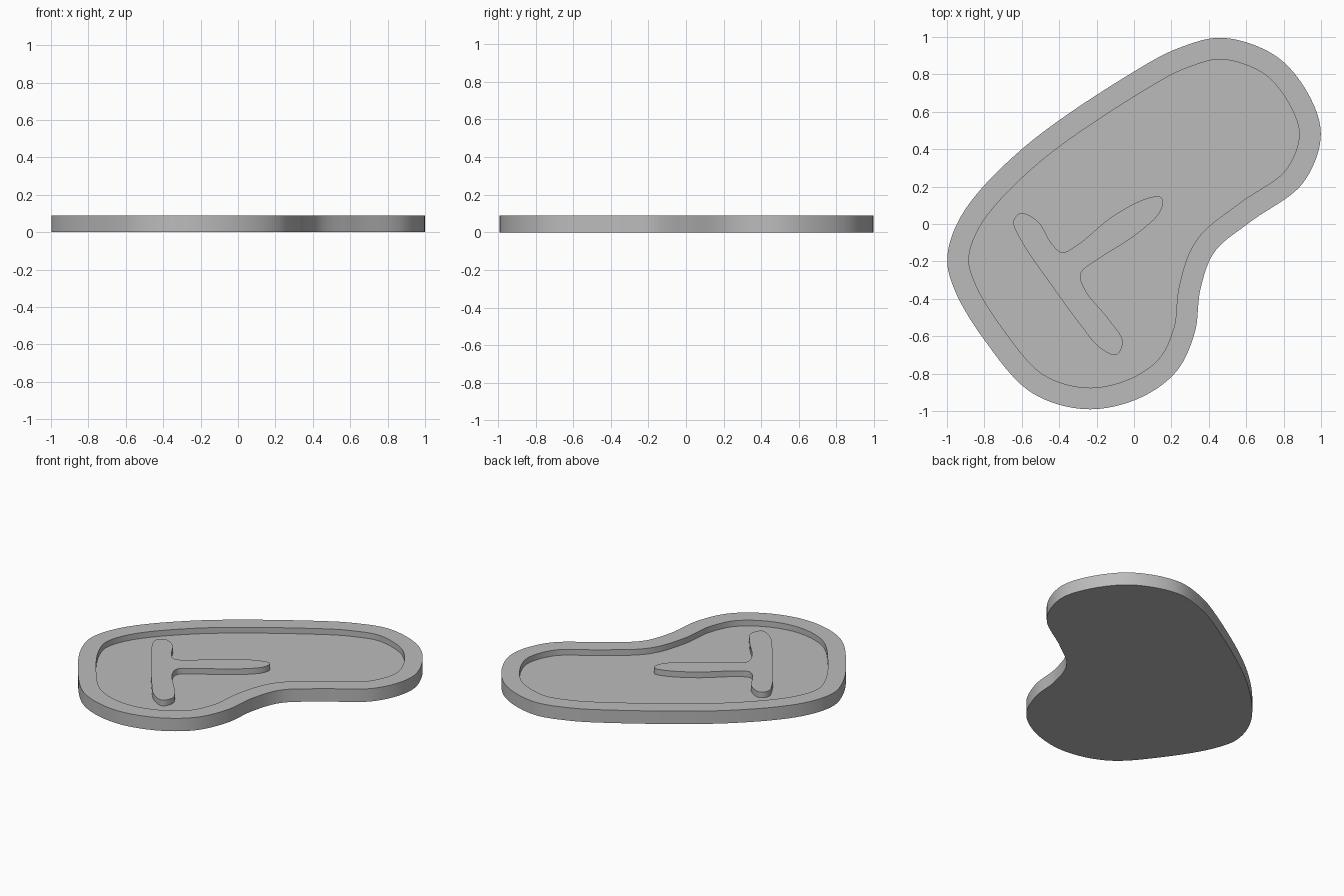
import bpy
import bmesh
from mathutils import Vector

TOP = 0.09
FLOOR = 0.05
RIM = 0.115

cube = bpy.data.objects.get("Cube")
if cube:
    bpy.data.objects.remove(cube, do_unlink=True)

grey = bpy.data.materials.new("plain grey")
grey.use_nodes = True
colour = (0.5, 0.5, 0.5, 1)
grey.diffuse_color = colour
grey.node_tree.nodes["Principled BSDF"].inputs["Base Color"].default_value = colour


def smooth_loop(points, steps):
    """Closed smooth outline through the points (centripetal spline)."""
    pts = [Vector(p) for p in points]
    n = len(pts)
    loop = []
    for i in range(n):
        p = [pts[(i + k - 1) % n] for k in range(4)]
        t = [0.0]
        for a, b in zip(p, p[1:]):
            t.append(t[-1] + (b - a).length ** 0.5)
        for s in range(steps):
            u = t[1] + (t[2] - t[1]) * s / steps
            row, span = p, 1
            lerp = lambda a, b, lo, hi: a.lerp(b, (u - lo) / (hi - lo))
            a = [lerp(p[k], p[k + 1], t[k], t[k + 1]) for k in range(3)]
            b = [lerp(a[k], a[k + 1], t[k], t[k + 2]) for k in range(2)]
            loop.append(lerp(b[0], b[1], t[1], t[2]))
    return loop


def inset(loop, distance):
    """Move a clockwise outline inward by a fixed distance."""
    n = len(loop)
    result = []
    for i, p in enumerate(loop):
        along = (loop[(i + 2) % n] - loop[i - 2]).normalized()
        result.append(p + Vector((along.y, -along.x)) * distance)
    return result


def stacked_part(name, rings, cap_bottom=True):
    """Bridge a chain of (outline, height) rings and cap the ends."""
    bm = bmesh.new()
    rows = [[bm.verts.new((p.x, p.y, z)) for p in loop] for loop, z in rings]
    for low, high in zip(rows, rows[1:]):
        n = len(low)
        for i in range(n):
            j = (i + 1) % n
            bm.faces.new((low[i], high[i], high[j], low[j]))
    bm.faces.new(rows[-1][::-1])
    if cap_bottom:
        bm.faces.new(rows[0])
    mesh = bpy.data.meshes.new(name)
    bm.to_mesh(mesh)
    bm.free()
    mesh.materials.append(grey)
    obj = bpy.data.objects.new(name, mesh)
    bpy.context.collection.objects.link(obj)
    bpy.ops.object.select_all(action="DESELECT")
    obj.select_set(True)
    bpy.context.view_layer.objects.active = obj
    bpy.ops.object.shade_smooth_by_angle(angle=0.6)
    return obj


# Tray outline, clockwise from the far end
outer = smooth_loop([
    (0.48, 0.995), (0.77, 0.89), (0.95, 0.66), (0.998, 0.46), (0.9, 0.215),
    (0.62, 0.01), (0.43, -0.15), (0.355, -0.35), (0.325, -0.58),
    (0.225, -0.79), (0.02, -0.935), (-0.26, -0.99), (-0.55, -0.9),
    (-0.8, -0.62), (-0.96, -0.35), (-0.998, -0.18), (-0.92, 0.05),
    (-0.6, 0.4), (0, 0.815), (0.25, 0.945)], 10)
inner = inset(outer, RIM)

# Tray with a raised rim and sunken floor
stacked_part("tray", [(outer, 0), (outer, TOP), (inner, TOP), (inner, FLOOR)])

# Raised rounded ridge standing on the floor, clockwise from its tip
ridge = smooth_loop([
    (0.09, 0.143), (0.135, 0.148), (0.155, 0.125), (0.137, 0.06),
    (0, -0.065), (-0.21, -0.2), (-0.285, -0.265), (-0.26, -0.355),
    (-0.13, -0.515), (-0.06, -0.63), (-0.095, -0.7), (-0.185, -0.66),
    (-0.29, -0.535), (-0.45, -0.315), (-0.6, -0.095), (-0.645, 0.015),
    (-0.605, 0.058), (-0.515, 0.015), (-0.44, -0.105), (-0.385, -0.152),
    (-0.3, -0.11), (-0.13, 0.03), (0.01, 0.113)], 8)
stacked_part("ridge", [(ridge, FLOOR), (ridge, TOP)], cap_bottom=False)
